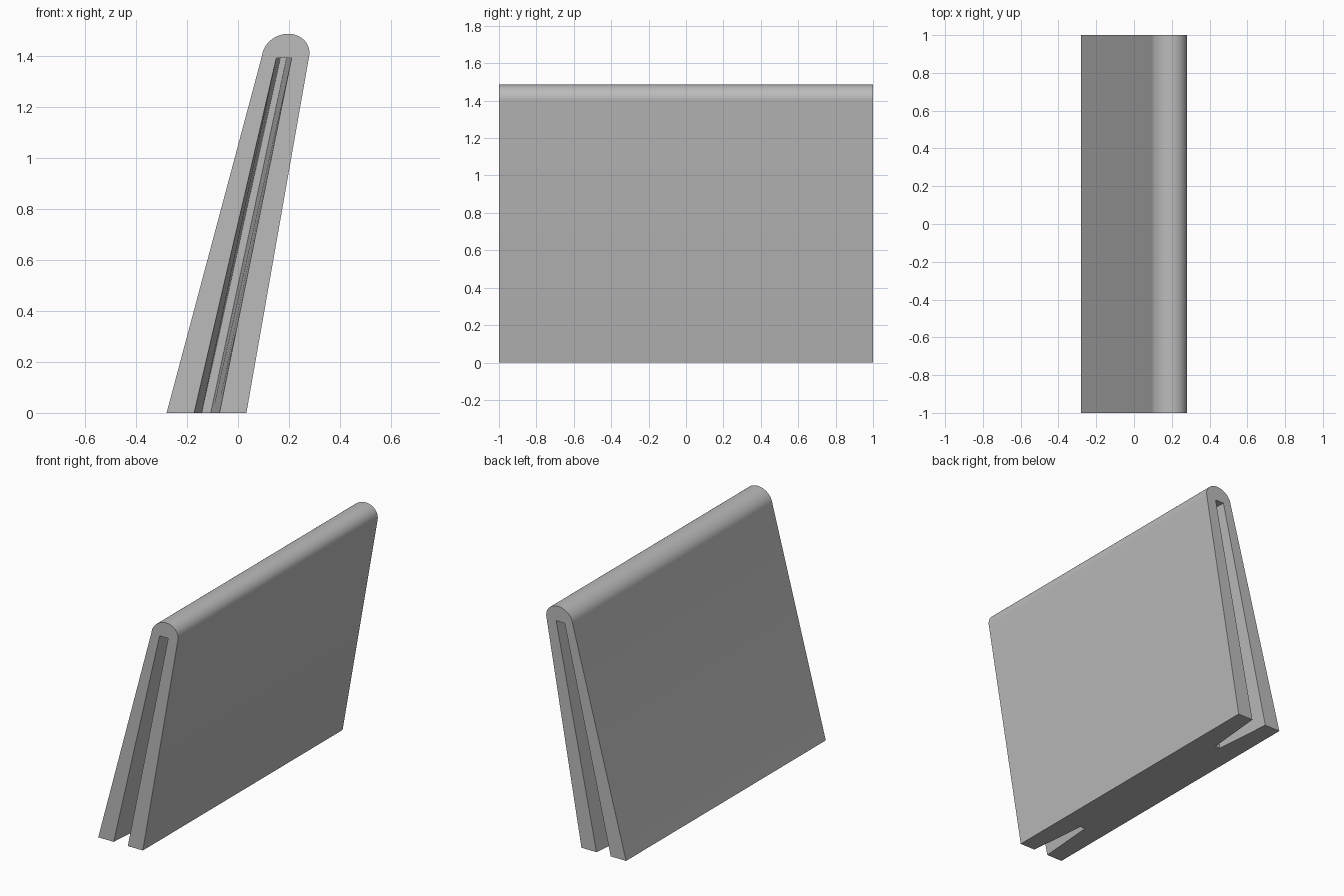
import bpy, bmesh, math
from mathutils import Vector

if "Cube" in bpy.data.objects:
    bpy.data.objects.remove(bpy.data.objects["Cube"])

grey = bpy.data.materials.new("plain grey")
grey.diffuse_color = (0.5, 0.5, 0.5, 1)
grey.use_nodes = True
grey.node_tree.nodes["Principled BSDF"].inputs["Base Color"].default_value = grey.diffuse_color


def make_object(name, verts, faces):
    mesh = bpy.data.meshes.new(name)
    mesh.from_pydata(verts, [], faces)
    bm = bmesh.new()
    bm.from_mesh(mesh)
    bmesh.ops.recalc_face_normals(bm, faces=bm.faces)
    bm.to_mesh(mesh)
    bm.free()
    mesh.materials.append(grey)
    obj = bpy.data.objects.new(name, mesh)
    bpy.context.collection.objects.link(obj)
    return obj


def loft(name, rings):
    """Skin a list of equal closed rings and cap both ends."""
    n = len(rings[0])
    faces = [(a * n + i, a * n + (i + 1) % n, (a + 1) * n + (i + 1) % n, (a + 1) * n + i)
             for a in range(len(rings) - 1) for i in range(n)]
    faces += [tuple(range(n)), tuple(range((len(rings) - 1) * n, len(rings) * n))]
    return make_object(name, [v for r in rings for v in r], faces)


def volume(mesh):
    bm = bmesh.new()
    bm.from_mesh(mesh)
    v = abs(bm.calc_volume())
    bm.free()
    return v


def cut(obj, cutter):
    """Subtract the cutter, taking the first solver that gives a sound solid."""
    before = volume(obj.data)
    for solver in ('MANIFOLD', 'EXACT', 'FLOAT'):
        mod = obj.modifiers.new("cut", 'BOOLEAN')
        mod.operation = 'DIFFERENCE'
        mod.object = cutter
        try:
            mod.solver = solver
        except TypeError:
            obj.modifiers.remove(mod)
            continue
        bpy.context.view_layer.update()
        deps = bpy.context.evaluated_depsgraph_get()
        result = bpy.data.meshes.new_from_object(obj.evaluated_get(deps))
        obj.modifiers.remove(mod)
        if len(result.polygons) > 0 and 0.7 * before < volume(result) < 0.9999 * before:
            obj.data = result
            return


# Leaning wedge body with a rounded top edge
profile = [(-0.28, 0), (0.033, 0)]
for i in range(33):
    a = math.pi * i / 32
    profile.append((0.187 + 0.0925 * math.cos(a) + 0.01 * math.sin(a), 1.402 + 0.084 * math.sin(a)))
body = loft("leaning_wedge_body", [[(x, y, z) for x, z in profile] for y in (-1, 1)])


# Tapered slot, wide at the end face and narrow inside
def slot_ring(side, z):
    t = z / 1.39
    lo, hi = -0.172 + 0.322 * t, -0.073 + 0.283 * t      # mouth edges
    ilo, ihi = -0.142 + 0.308 * t, -0.107 + 0.297 * t    # floor edges
    k = 0.05 / 0.38                                       # carry the taper past the end
    lo2, hi2 = lo + (lo - ilo) * k, hi + (hi - ihi) * k
    return [(lo2, side * 1.05, z), (hi2, side * 1.05, z), (ihi, side * 0.62, z), (ilo, side * 0.62, z)]


# Bent round passage from the end face down to the underside
def passage_rings(side):
    path = [(1.06, 0.272, 0)]
    path += [(1 - 0.21 * math.sin(t), 0.272 * math.cos(t), t)
             for t in (math.pi / 2 * i / 16 for i in range(17))]
    path.append((0.79, -0.06, math.pi / 2))
    rings = []
    for y, z, t in path:
        r = 0.083 + 0.012 * t / (math.pi / 2)
        ring = []
        for i in range(40):
            a = 2 * math.pi * i / 40
            c, s = r * math.cos(a), r * math.sin(a)
            ring.append((-0.122 + 0.222 * z + c, side * (y + s * math.sin(t)), z + s * math.cos(t)))
        rings.append(ring)
    return rings


cutters = []
for side, label in ((-1, "front"), (1, "back")):
    cutters.append(loft(label + "_slot_cutter", [slot_ring(side, -0.05), slot_ring(side, 1.392)]))
    cutters.append(loft(label + "_passage_cutter", passage_rings(side)))

# Cut everything out, then remove the cutters
for cutter in cutters:
    cut(body, cutter)
for cutter in cutters:
    bpy.data.objects.remove(cutter, do_unlink=True)

bpy.ops.object.select_all(action='DESELECT')
bpy.context.view_layer.objects.active = body
body.select_set(True)
bpy.ops.object.shade_smooth_by_angle(angle=math.radians(30))
